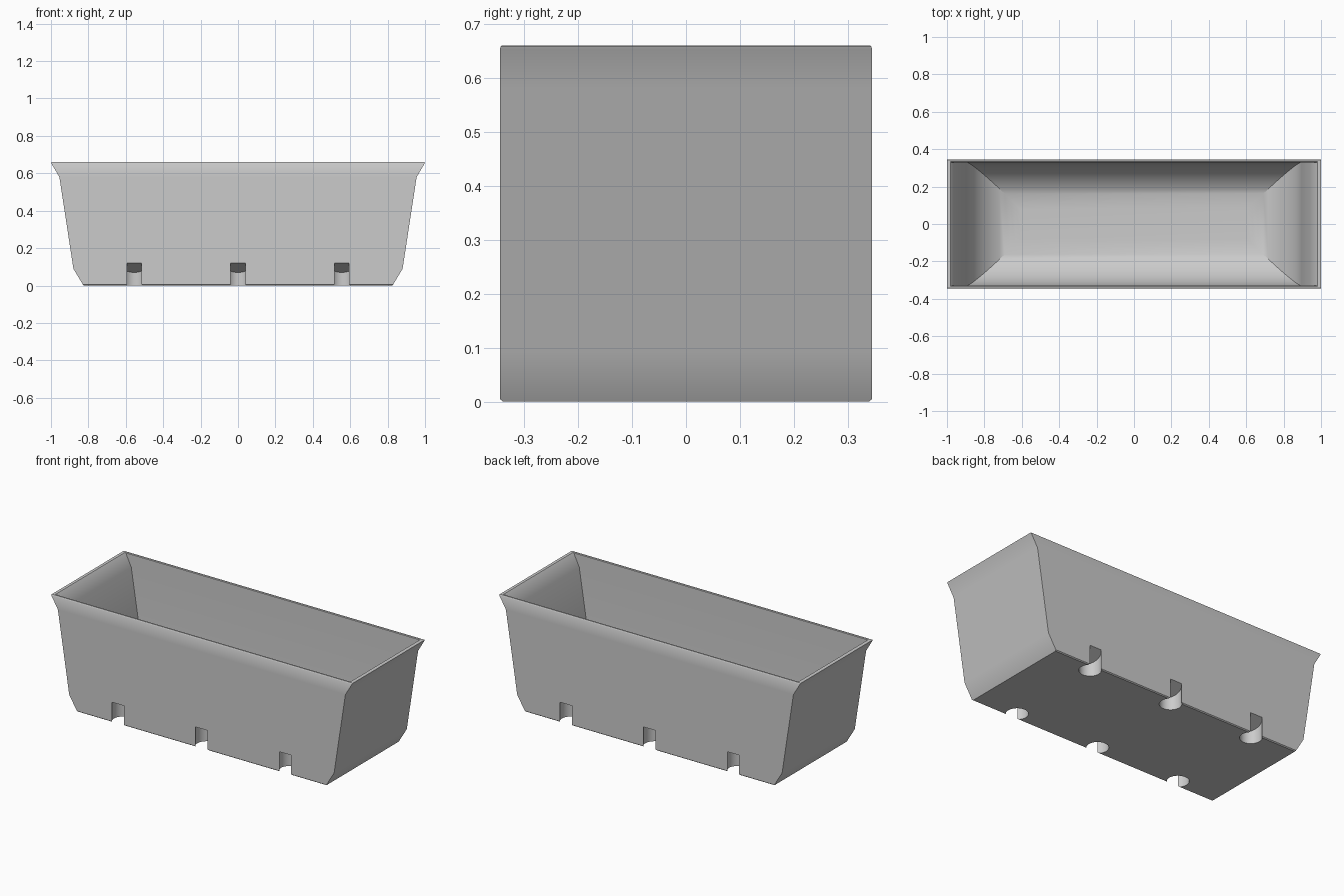
import bpy, bmesh, math

if "Cube" in bpy.data.objects:
    bpy.data.objects.remove(bpy.data.objects["Cube"], do_unlink=True)

grey = bpy.data.materials.new("plain_grey")
grey.use_nodes = True
colour = (0.6, 0.6, 0.6, 1)
grey.diffuse_color = colour
grey.node_tree.nodes["Principled BSDF"].inputs["Base Color"].default_value = colour

FLOOR, RADIUS = 0.035, 0.25


def make_object(name, bm):
    bmesh.ops.recalc_face_normals(bm, faces=bm.faces)
    mesh = bpy.data.meshes.new(name)
    bm.to_mesh(mesh)
    bm.free()
    mesh.materials.append(grey)
    obj = bpy.data.objects.new(name, mesh)
    bpy.context.collection.objects.link(obj)
    return obj


def inner_ring(angle):
    """Half length, half width and height along the rounded inner bottom."""
    z = FLOOR + RADIUS * (1 - math.cos(angle))
    inset = RADIUS * (1 - math.sin(angle))
    wall = 0.94 - (0.58 - z) * 0.153
    return wall - inset, 0.33 - inset, z


# Trough shell: rectangular rings from the base, over the rim, down to the floor
rings = [(0.826, 0.339, 0), (0.829, 0.345, 0.005), (0.88, 0.345, 0.09),
         (0.955, 0.345, 0.58), (0.998, 0.345, 0.653), (1.0, 0.343, 0.658),
         (0.997, 0.341, 0.66), (0.98, 0.333, 0.66), (0.977, 0.33, 0.657),
         (0.94, 0.33, 0.58)]
STEPS = 14
rings += [inner_ring(math.pi / 2 * i / STEPS) for i in range(STEPS, -1, -1)]

bm = bmesh.new()
loops = [[bm.verts.new((sx * x, sy * y, z))
          for sx, sy in ((-1, -1), (1, -1), (1, 1), (-1, 1))]
         for x, y, z in rings]
for a, b in zip(loops, loops[1:]):
    for i in range(4):
        j = (i + 1) % 4
        bm.faces.new((a[i], a[j], b[j], b[i]))
bm.faces.new(loops[0])
bm.faces.new(loops[-1])
trough = make_object("planter_trough", bm)

# Round foot notches with sloping ceilings, along both long sides
bm = bmesh.new()
for x in (-0.555, 0, 0.555):
    for side in (-1, 1):
        made = bmesh.ops.create_cone(bm, cap_ends=True, segments=32,
                                     radius1=0.06, radius2=0.06, depth=0.2)
        for v in made["verts"]:
            top = v.co.z > 0
            v.co.x += x
            v.co.y += side * 0.3
            v.co.z = 0.07 + (abs(v.co.y) - 0.24) * 0.476 if top else -0.05
cutter = make_object("notch_cutter", bm)
cutter.hide_render = True

# Cut the notches and finish the shading
bpy.ops.object.select_all(action="DESELECT")
bpy.context.view_layer.objects.active = trough
trough.select_set(True)
cut = trough.modifiers.new("notches", "BOOLEAN")
cut.operation = "DIFFERENCE"
cut.solver = "EXACT"
cut.object = cutter
bpy.ops.object.modifier_apply(modifier=cut.name)
bpy.data.objects.remove(cutter, do_unlink=True)
bpy.ops.object.shade_smooth_by_angle(angle=math.radians(30))
